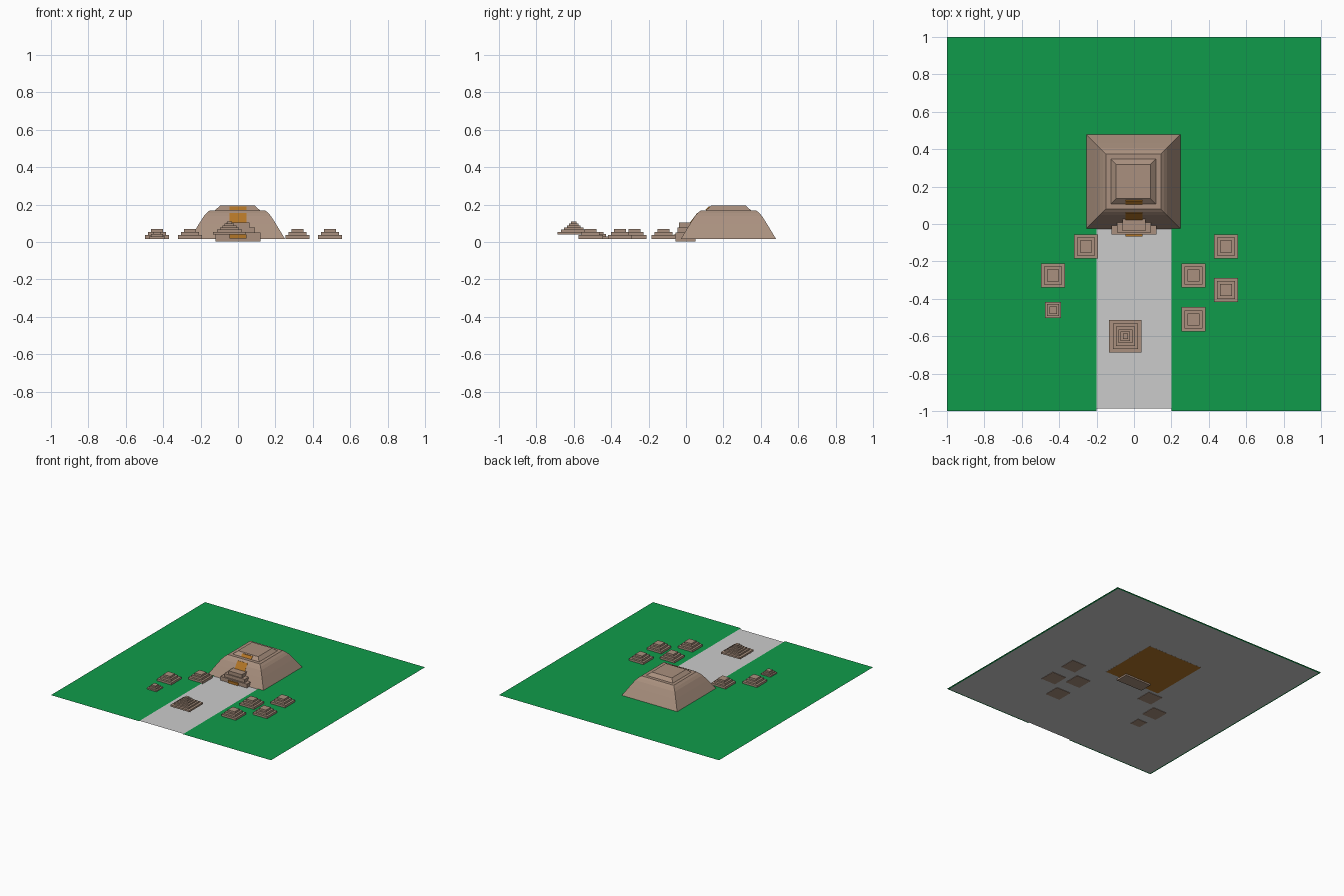
import bpy, bmesh

if "Cube" in bpy.data.objects:
    bpy.data.objects.remove(bpy.data.objects["Cube"])


def material(name, rgb):
    m = bpy.data.materials.new(name)
    m.diffuse_color = (*rgb, 1)
    m.use_nodes = True
    m.node_tree.nodes["Principled BSDF"].inputs["Base Color"].default_value = m.diffuse_color
    return m


STONE = material("stone", (0.40, 0.28, 0.21))
WOOD = material("wood", (0.45, 0.18, 0.02))
GRASS = material("grass", (0.005, 0.33, 0.07))


def finish(name, bm, mat):
    bmesh.ops.recalc_face_normals(bm, faces=bm.faces[:])
    me = bpy.data.meshes.new(name)
    bm.to_mesh(me)
    bm.free()
    ob = bpy.data.objects.new(name, me)
    bpy.context.collection.objects.link(ob)
    if mat:
        me.materials.append(mat)
    return ob


def sheet(name, pts, z, mat):
    bm = bmesh.new()
    face = bm.faces.new([bm.verts.new((x, y, z)) for x, y in pts])
    face.normal_update()
    if face.normal.z < 0:
        face.normal_flip()
    me = bpy.data.meshes.new(name)
    bm.to_mesh(me)
    bm.free()
    ob = bpy.data.objects.new(name, me)
    bpy.context.collection.objects.link(ob)
    if mat:
        me.materials.append(mat)


def square_loft(name, cx, cy, profile, mat):
    """Stack of square rings (half width, height), capped at both ends."""
    bm = bmesh.new()
    rings = []
    for h, z in profile:
        rings.append([bm.verts.new((cx + sx * h, cy + sy * h, z))
                      for sx, sy in ((-1, -1), (1, -1), (1, 1), (-1, 1))])
    for a, b in zip(rings, rings[1:]):
        for i in range(4):
            j = (i + 1) % 4
            bm.faces.new((a[i], a[j], b[j], b[i]))
    bm.faces.new(rings[0][::-1])
    bm.faces.new(rings[-1])
    return finish(name, bm, mat)


def stepped(name, cx, cy, halves, heights):
    profile = []
    for h, z0, z1 in zip(halves, heights, heights[1:]):
        profile += [(h, z0), (h, z1)]
    square_loft(name, cx, cy, profile, STONE)


def side_prism(name, half, yz, mat):
    """Side outline in y, z extruded across x."""
    bm = bmesh.new()
    face = bm.faces.new([bm.verts.new((-half, y, z)) for y, z in yz])
    ext = bmesh.ops.extrude_face_region(bm, geom=[face])["geom"]
    bmesh.ops.translate(bm, vec=(2 * half, 0, 0),
                        verts=[v for v in ext if isinstance(v, bmesh.types.BMVert)])
    finish(name, bm, mat)


def box(name, half, y0, y1, z0, z1, mat):
    side_prism(name, half, [(y0, z0), (y1, z0), (y1, z1), (y0, z1)], mat)


# Paving sheet, and lawn with a slot for the road
p = 0.987
sheet("paving", [(-p, -p), (p, -p), (p, p), (-p, p)], 0.018, None)
sheet("lawn", [(-1, -1), (-0.2, -1), (-0.2, 0), (0.2, 0), (0.2, -1),
               (1, -1), (1, 1), (-1, 1)], 0.021, GRASS)

# Main temple mound with a raised cap, and its floor
MX, MY = -0.003, 0.227
square_loft("temple_mound", MX, MY,
            [(0.254, 0.017), (0.207, 0.095), (0.18, 0.138), (0.164, 0.156),
             (0.147, 0.17), (0.12, 0.17), (0.092, 0.195)], STONE)
f = 0.252
sheet("temple_floor", [(MX - f, MY - f), (MX + f, MY - f),
                       (MX + f, MY + f), (MX - f, MY + f)], 0.0155, WOOD)

# Entrance stair tiers
box("stair_lower", 0.12, -0.056, 0.05, 0.003, 0.05, STONE)
box("stair_middle", 0.092, -0.045, 0.05, 0.05, 0.077, STONE)
box("stair_upper", 0.062, -0.037, 0.055, 0.077, 0.105, STONE)

# Wooden doors on stairs, mound and cap
box("door_lower", 0.046, -0.066, -0.03, 0.02, 0.04, WOOD)
side_prism("door_middle", 0.046,
           [(0.022, 0.105), (0.06, 0.156), (0.09, 0.15), (0.06, 0.105)], WOOD)
side_prism("door_upper", 0.046,
           [(0.104, 0.172), (0.122, 0.19), (0.14, 0.187), (0.13, 0.172)], WOOD)

# Small stepped pyramids either side of the road
spots = [(-0.257, -0.12), (-0.433, -0.275), (0.492, -0.12),
         (0.318, -0.275), (0.492, -0.353), (0.318, -0.51)]
for i, (x, y) in enumerate(spots):
    stepped(f"small_pyramid_{i + 1}", x, y, (0.065, 0.048, 0.032),
            (0.015, 0.038, 0.055, 0.07))
stepped("tiny_pyramid", -0.433, -0.46, (0.043, 0.031, 0.02),
        (0.015, 0.031, 0.043, 0.054))

# Taller stepped pyramid raised over the road
stepped("road_pyramid", -0.046, -0.6, (0.087, 0.067, 0.051, 0.037, 0.025, 0.014),
        (0.04, 0.054, 0.066, 0.077, 0.088, 0.099, 0.11))
